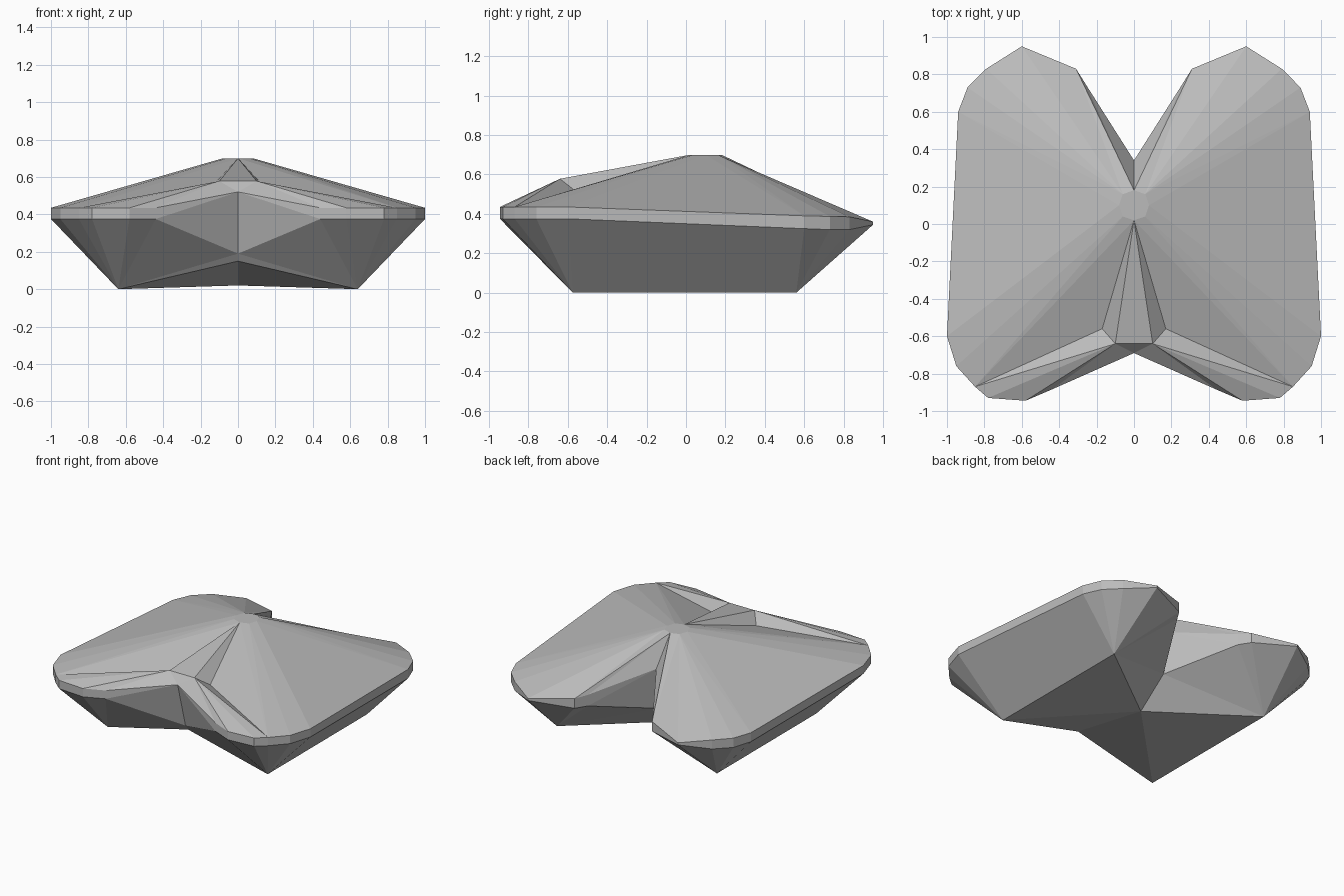
import bpy
import bmesh

cube = bpy.data.objects.get("Cube")
if cube:
    bpy.data.objects.remove(cube, do_unlink=True)

grey = bpy.data.materials.new("plain grey")
grey.use_nodes = True
tone = (0.5, 0.5, 0.5, 1)
grey.diffuse_color = tone
grey.node_tree.nodes["Principled BSDF"].inputs["Base Color"].default_value = tone

bm = bmesh.new()


def point(x, y, z):
    return bm.verts.new((x, y, z))


def fan(hub, chain):
    for a, b in zip(chain, chain[1:]):
        bm.faces.new((hub, a, b))


# Rim outline from the front notch round to the back notch: x, y, top z, bottom z
outline = [
    (0.44, -0.885, 0.435, 0.375), (0.58, -0.945, 0.435, 0.375),
    (0.78, -0.93, 0.435, 0.375), (0.85, -0.87, 0.435, 0.375),
    (0.95, -0.76, 0.435, 0.375), (1.0, -0.60, 0.435, 0.375),
    (0.94, 0.60, 0.39, 0.325), (0.89, 0.73, 0.387, 0.32),
    (0.79, 0.83, 0.385, 0.32), (0.60, 0.95, 0.36, 0.345),
    (0.31, 0.83, 0.39, 0.32), (0.26, 0.75, 0.40, 0.32),
]
top = [point(x, y, high) for x, y, high, low in outline]
low = [point(x, y, low) for x, y, high, low in outline]
front_lip = point(0, -0.69, 0.52)
back_lip = point(0, 0.34, 0.50)

# Narrow vertical band round the edge
for i in range(len(top) - 1):
    bm.faces.new((top[i], top[i + 1], low[i + 1], low[i]))
bm.faces.new((front_lip, top[0], low[0]))
bm.faces.new((back_lip, low[-1], top[-1]))

# Flat crown and the roof facets fanning out from it
crown = [point(x, y, 0.70) for x, y in
         [(0, 0.02), (0.06, 0.04), (0.08, 0.10), (0.06, 0.16), (0, 0.18)]]
bm.faces.new(crown)
groove = point(0.17, -0.56, 0.515)
chains = [[groove, top[3]], top[3:6], top[5:7], top[6:11], top[10:] + [back_lip]]
for i, chain in enumerate(chains):
    fan(crown[i], chain)
    if i:
        bm.faces.new((crown[i - 1], chain[0], crown[i]))

# Raised front spine and the ridges that run out along the front edge
spine = point(0, -0.64, 0.578)
ridge = point(0.10, -0.64, 0.578)
fan(crown[0], [spine, ridge, groove])
bm.faces.new((ridge, top[3], groove))
fan(ridge, [spine, front_lip] + top[:4])

# Lower hull drawn down to the feet
front_foot = point(0.64, -0.575, 0)
back_foot = point(0.64, 0.56, 0)
front_keel = point(0, -0.60, 0.19)
front_arch = point(0, -0.57, 0.15)
back_keel = point(0, 0.30, 0.20)
back_arch = point(0, 0.07, 0.02)
bm.faces.new((front_lip, low[0], front_keel))
bm.faces.new((back_lip, back_keel, low[-1]))
fan(front_foot, [front_arch, front_keel] + low[:6])
bm.faces.new((front_foot, low[5], low[6], back_foot))
fan(back_foot, low[6:] + [back_keel, back_arch])

# Underside
fan(back_arch, [front_arch, front_foot, back_foot])

bmesh.ops.recalc_face_normals(bm, faces=bm.faces)
# The half is open at the centre, so make sure the crown faces up
bm.faces.ensure_lookup_table()
crown_face = next(f for f in bm.faces if set(f.verts) == set(crown))
if crown_face.normal.z < 0:
    bmesh.ops.reverse_faces(bm, faces=bm.faces)
mesh = bpy.data.meshes.new("faceted_hull")
bm.to_mesh(mesh)
bm.free()
mesh.materials.append(grey)
hull = bpy.data.objects.new("faceted_hull", mesh)
bpy.context.collection.objects.link(hull)
mirror = hull.modifiers.new("Mirror", 'MIRROR')
mirror.use_axis = (True, False, False)
mirror.use_clip = True
